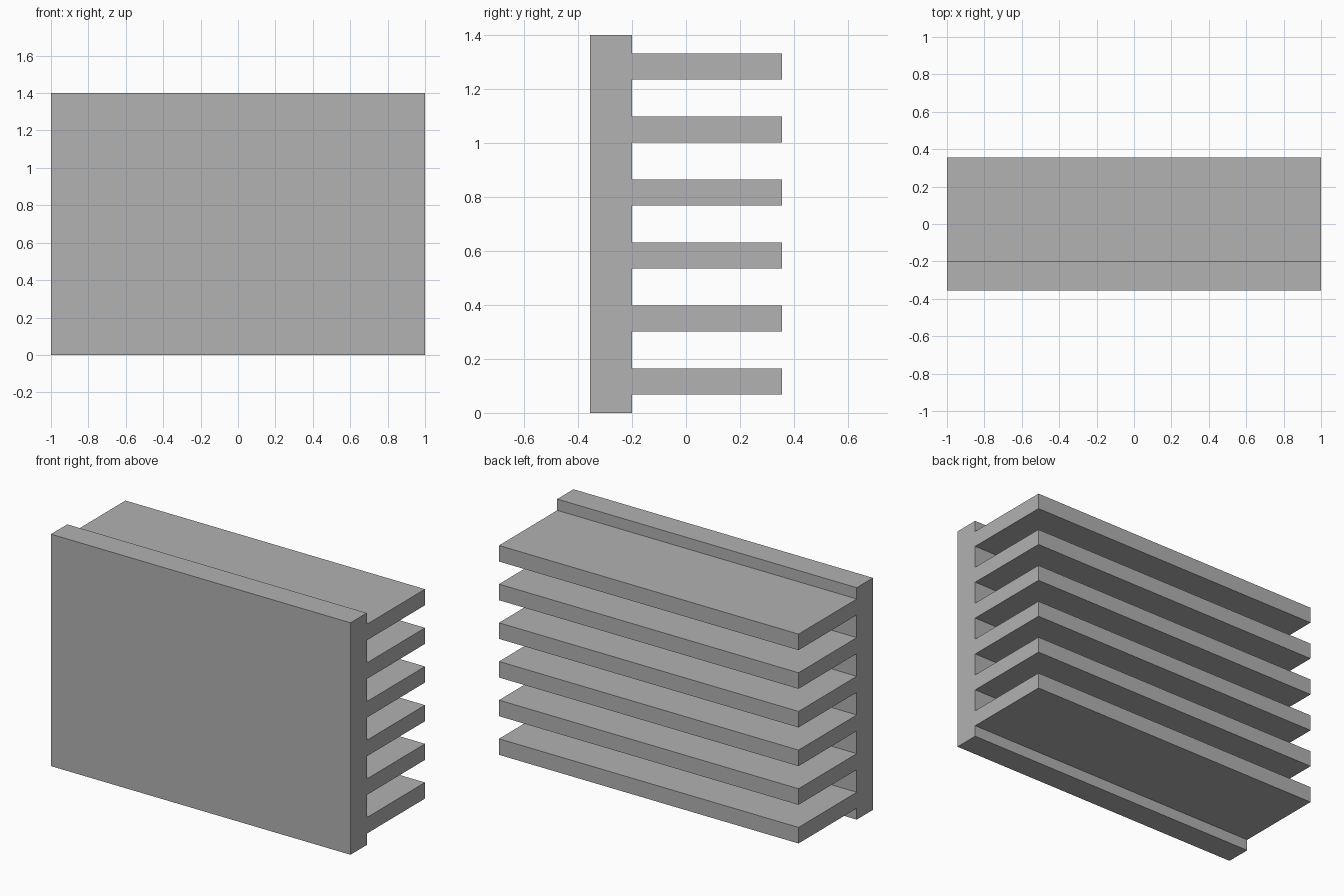
import bpy
import bmesh

cube = bpy.data.objects.get("Cube")
if cube:
    bpy.data.objects.remove(cube, do_unlink=True)

LENGTH, HEIGHT = 2.0, 1.4
FRONT, PLATE_BACK, FIN_TIP = -0.355, -0.2, 0.355
FIN_COUNT, FIN_THICKNESS = 6, 0.097
PITCH = HEIGHT / FIN_COUNT

# Plain grey metal
metal = bpy.data.materials.new("grey_metal")
metal.use_nodes = True
grey = (0.445, 0.445, 0.445, 1.0)
metal.diffuse_color = grey
metal.node_tree.nodes["Principled BSDF"].inputs["Base Color"].default_value = grey

# Comb-shaped side profile (y, z): flat plate with evenly spaced fins
profile = [(FRONT, HEIGHT), (FRONT, 0), (PLATE_BACK, 0)]
for i in range(FIN_COUNT):
    centre = (i + 0.5) * PITCH
    low, high = centre - FIN_THICKNESS / 2, centre + FIN_THICKNESS / 2
    profile += [(PLATE_BACK, low), (FIN_TIP, low), (FIN_TIP, high), (PLATE_BACK, high)]
profile.append((PLATE_BACK, HEIGHT))

# Extrude the profile along the length
bm = bmesh.new()
end = bm.faces.new([bm.verts.new((-LENGTH / 2, y, z)) for y, z in profile])
result = bmesh.ops.extrude_face_region(bm, geom=[end], use_keep_orig=True)
moved = [v for v in result["geom"] if isinstance(v, bmesh.types.BMVert)]
bmesh.ops.translate(bm, verts=moved, vec=(LENGTH, 0, 0))
bmesh.ops.recalc_face_normals(bm, faces=bm.faces)

mesh = bpy.data.meshes.new("finned_heat_sink")
bm.to_mesh(mesh)
bm.free()
mesh.materials.append(metal)
heat_sink = bpy.data.objects.new("finned_heat_sink", mesh)
bpy.context.collection.objects.link(heat_sink)
